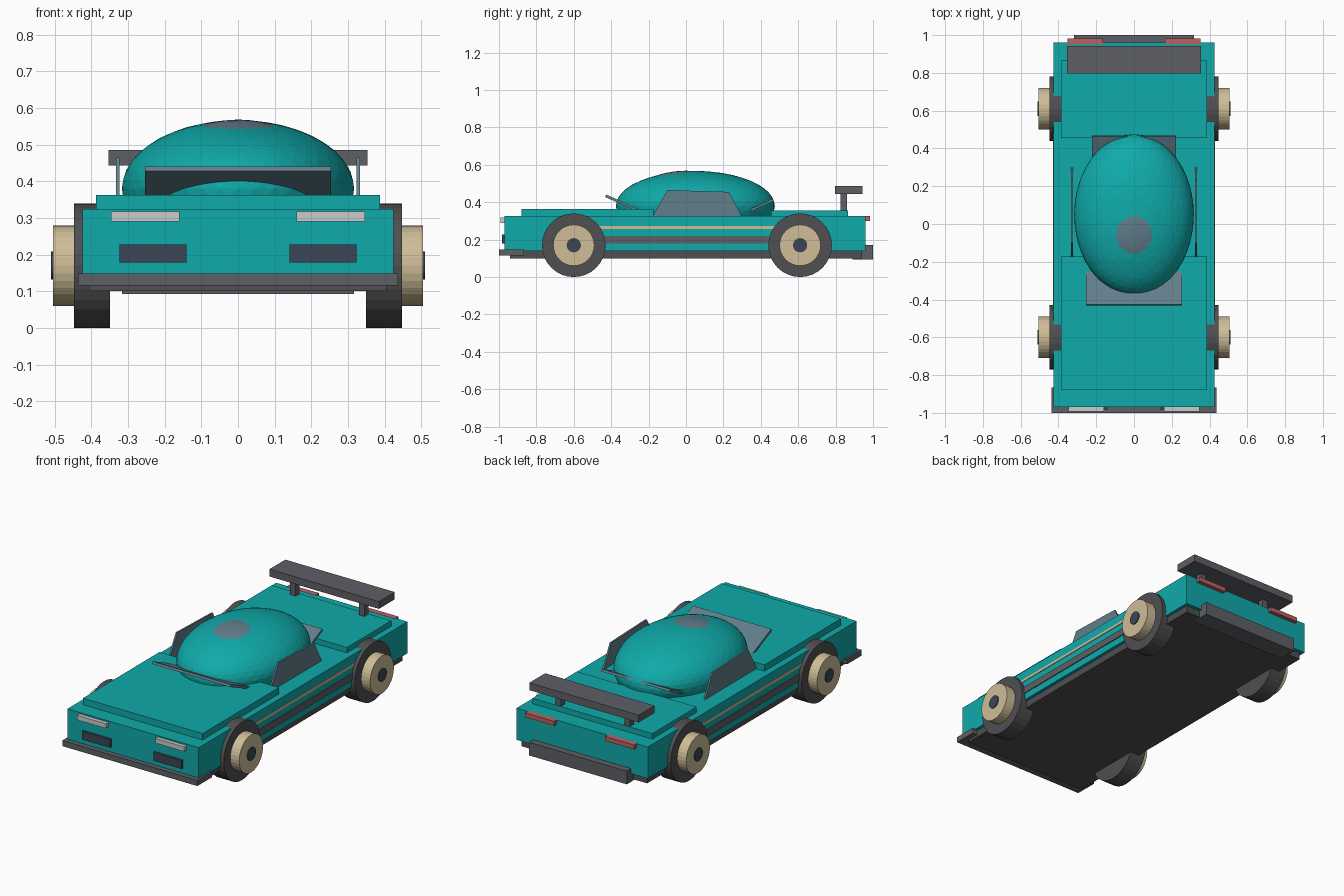
import bpy, bmesh, math
from mathutils import Matrix

if "Cube" in bpy.data.objects:
    bpy.data.objects.remove(bpy.data.objects["Cube"])


def material(name, rgb):
    m = bpy.data.materials.new(name)
    m.diffuse_color = (*rgb, 1)
    m.use_nodes = True
    m.node_tree.nodes["Principled BSDF"].inputs["Base Color"].default_value = m.diffuse_color
    return m


TEAL = material("teal_paint", (0.005, 0.40, 0.40))
DARK = material("dark_trim", (0.11, 0.115, 0.13))
RUBBER = material("rubber", (0.08, 0.08, 0.085))
TAN = material("tan_metal", (0.62, 0.51, 0.31))
GLASS = material("tinted_glass", (0.12, 0.21, 0.26))
NAVY = material("navy_trim", (0.045, 0.06, 0.09))
RED = material("red_lamp", (0.50, 0.12, 0.13))
LAMP = material("pale_lamp", (0.60, 0.60, 0.60))


def finish(name, bm, mat):
    bmesh.ops.recalc_face_normals(bm, faces=bm.faces)
    mesh = bpy.data.meshes.new(name)
    bm.to_mesh(mesh)
    bm.free()
    mesh.materials.append(mat)
    ob = bpy.data.objects.new(name, mesh)
    bpy.context.collection.objects.link(ob)
    return ob


def box(name, x, y, z, mat, tilt=0):
    """Box from (min, max) ranges, optionally tilted about its own x axis."""
    bm = bmesh.new()
    bmesh.ops.create_cube(bm, size=1)
    size = [r[1] - r[0] for r in (x, y, z)]
    mid = [(r[1] + r[0]) / 2 for r in (x, y, z)]
    bm.transform(Matrix.Translation(mid) @ Matrix.Rotation(math.radians(tilt), 4, 'X')
                 @ Matrix.Diagonal((*size, 1)))
    return finish(name, bm, mat)


def wide_box(name, half, y, z, mat, tilt=0):
    return box(name, (-half, half), y, z, mat, tilt)


def box_pair(name, x, y, z, mat):
    box("right_" + name, x, y, z, mat)
    box("left_" + name, (-x[1], -x[0]), y, z, mat)


def disc(name, side, x, y, z, radius, mat, segments=32):
    """Cylinder lying along x, from x[0] to x[1] on the given side."""
    bm = bmesh.new()
    bmesh.ops.create_cone(bm, cap_ends=True, segments=segments, radius1=radius,
                          radius2=radius, depth=x[1] - x[0])
    bm.transform(Matrix.Translation((side * (x[0] + x[1]) / 2, y, z))
                 @ Matrix.Rotation(math.pi / 2, 4, 'Y'))
    return finish(name, bm, mat)


def ellipsoid(name, centre, radii, mat):
    bm = bmesh.new()
    bmesh.ops.create_icosphere(bm, subdivisions=4, radius=1)
    bm.transform(Matrix.Translation(centre) @ Matrix.Diagonal((*radii, 1)))
    return finish(name, bm, mat)


# Body shell, hood, rear deck and floor
wide_box("body", 0.425, (-0.97, 0.96), (0.14, 0.325), TEAL)
wide_box("hood", 0.387, (-0.88, -0.173), (0.30, 0.363), TEAL)
wide_box("rear_deck", 0.387, (0.455, 0.865), (0.30, 0.357), TEAL)
wide_box("floor_pan", 0.407, (-0.94, 0.94), (0.10, 0.145), RUBBER)

# Bumpers
wide_box("front_bumper", 0.437, (-1.0, -0.865), (0.115, 0.148), DARK)
wide_box("rear_bumper", 0.317, (0.89, 1.0), (0.093, 0.17), DARK)

# Cabin dome with inner canopy showing through the roof
ellipsoid("cabin_dome", (0, 0.05, 0.38), (0.317, 0.425, 0.187), TEAL)
ellipsoid("roof_glass", (0, 0.0, 0.3785), (0.26, 0.315, 0.19), GLASS)

# Tilted front and rear glass
wide_box("windscreen", 0.254, (-0.447, -0.047), (0.346, 0.360), GLASS, -24)
wide_box("rear_window", 0.222, (0.179, 0.479), (0.342, 0.356), GLASS, 25)

# Side windows from a profile
PROFILE = [(-0.18, 0.325), (-0.10, 0.465), (0.23, 0.455), (0.298, 0.325)]
for side, label in ((1, "right"), (-1, "left")):
    bm = bmesh.new()
    face = bm.faces.new([bm.verts.new((side * 0.323, y, z)) for y, z in PROFILE])
    ext = bmesh.ops.extrude_face_region(bm, geom=[face])
    bmesh.ops.translate(bm, vec=(side * 0.01, 0, 0),
                        verts=[v for v in ext["geom"] if isinstance(v, bmesh.types.BMVert)])
    finish(label + "_side_window", bm, GLASS)

# Rear spoiler on two struts
wide_box("spoiler_wing", 0.354, (0.797, 0.943), (0.443, 0.486), DARK)
box_pair("spoiler_strut", (0.205, 0.24), (0.825, 0.862), (0.32, 0.45), DARK)

# Lamps and front vents
box_pair("headlight", (0.16, 0.347), (-0.993, -0.96), (0.29, 0.317), LAMP)
box_pair("front_vent", (0.14, 0.323), (-0.983, -0.96), (0.178, 0.227), NAVY)
box_pair("tail_light", (0.165, 0.352), (0.95, 0.983), (0.30, 0.326), RED)

# Side trim between the wheels
box_pair("side_skirt", (0.40, 0.43), (-0.50, 0.50), (0.18, 0.22), DARK)
box_pair("side_stripe", (0.40, 0.429), (-0.50, 0.50), (0.258, 0.273), TAN)

# Wheels
for side, label in ((1, "right"), (-1, "left")):
    for y, end in ((-0.60, "front"), (0.61, "rear")):
        name = f"{end}_{label}_"
        disc(name + "tyre", side, (0.35, 0.447), y, 0.17, 0.17, RUBBER)
        disc(name + "hub", side, (0.40, 0.505), y, 0.17, 0.11, TAN)
        disc(name + "hub_cap", side, (0.48, 0.51), y, 0.17, 0.038, NAVY, 24)
